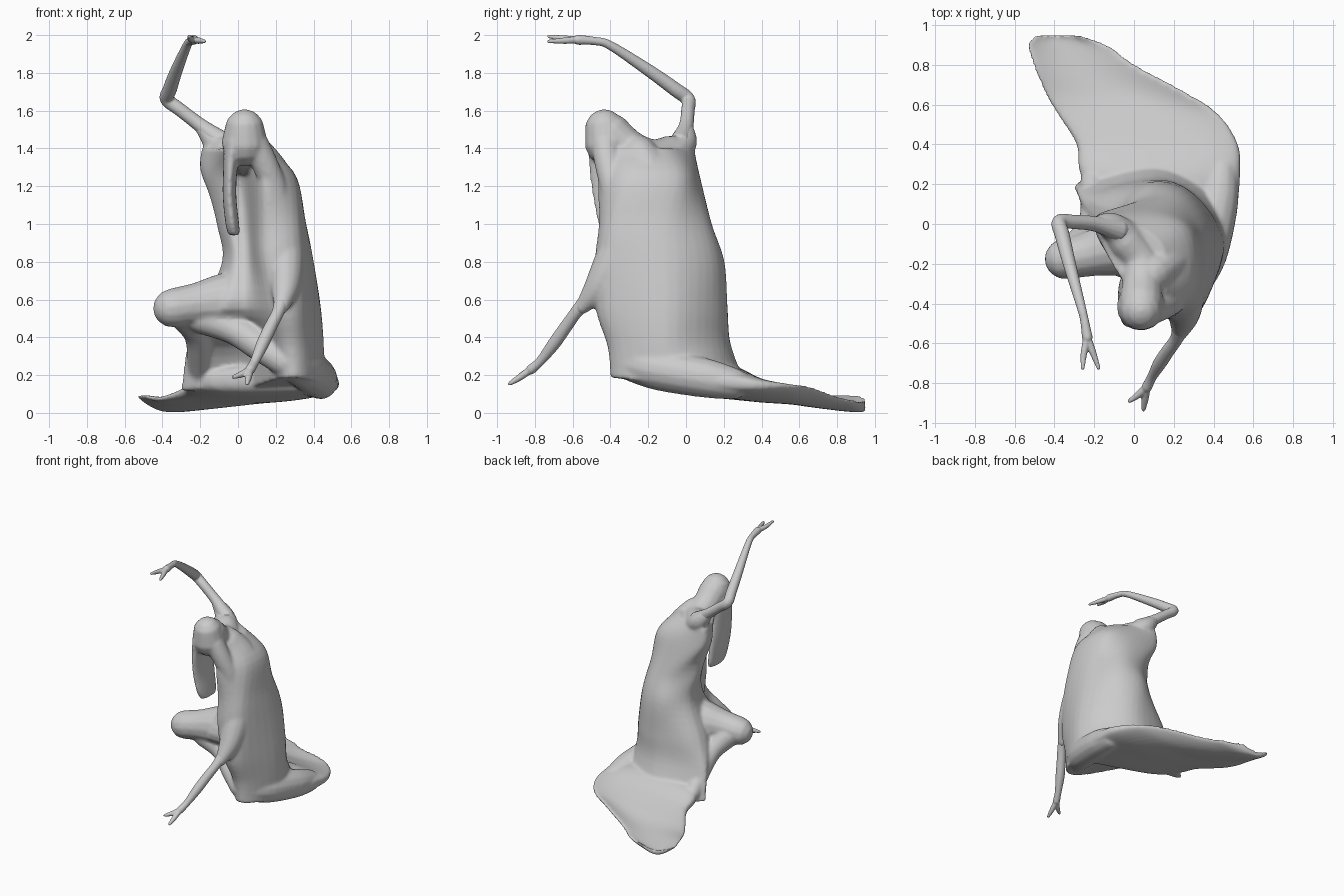
import bpy, bmesh, math
from mathutils import Vector


def spline(pts, n, closed=False):
    """Catmull-Rom through tuples of any length."""
    pts = [Vector(p) for p in pts]
    m, out = len(pts), []
    get = (lambda i: pts[i % m]) if closed else (lambda i: pts[min(max(i, 0), m - 1)])
    for i in range(m if closed else m - 1):
        a, b, c, d = (get(i + k) for k in (-1, 0, 1, 2))
        for s in range(n):
            t = s / n
            out.append(0.5 * (2 * b + (c - a) * t + (2 * a - 5 * b + 4 * c - d) * t * t
                              + (3 * b - a - 3 * c + d) * t ** 3))
    if not closed:
        out.append(pts[-1])
    return out


def loft(bm, rings):
    """Skin a stack of rings and close both ends."""
    rv = [[bm.verts.new(p) for p in r] for r in rings]
    n = len(rv[0])
    for a, b in zip(rv, rv[1:]):
        for i in range(n):
            bm.faces.new((a[i], a[(i + 1) % n], b[(i + 1) % n], b[i]))
    for r, s in ((rv[0], 1), (rv[-1], -1)):
        c = bm.verts.new(sum((v.co for v in r), Vector()) / n)
        for i in range(n):
            bm.faces.new((r[(i + 1) % n], r[i], c) if s > 0 else (r[i], r[(i + 1) % n], c))


def tube(bm, path, sides=14, n=5):
    """Round tapered limb; path points are (x, y, z, radius)."""
    raw = spline([(p[0], p[1], p[2]) for p in path], n)
    rad = [v[0] for v in spline([(p[3], 0) for p in path], n)]
    dirs = [(raw[min(i + 1, len(raw) - 1)] - raw[max(i - 1, 0)]).normalized() for i in range(len(raw))]
    stations = list(zip(raw, dirs, rad))
    caps = [(math.sin(a), math.cos(a)) for a in (0.5, 1.0, 1.4)]
    start = [(raw[0] - dirs[0] * rad[0] * s, dirs[0], rad[0] * c) for s, c in reversed(caps)]
    end = [(raw[-1] + dirs[-1] * rad[-1] * s, dirs[-1], rad[-1] * c) for s, c in caps]
    u = dirs[0].orthogonal()
    rings = []
    for p, d, r in start + stations + end:
        u = (u - d * u.dot(d)).normalized()
        w = d.cross(u)
        rings.append([p + r * (u * math.cos(k * math.tau / sides) + w * math.sin(k * math.tau / sides))
                      for k in range(sides)])
    loft(bm, rings)


def finish(bm, name, voxel, smooth):
    bmesh.ops.recalc_face_normals(bm, faces=bm.faces)
    me = bpy.data.meshes.new(name)
    bm.to_mesh(me)
    bm.free()
    ob = bpy.data.objects.new(name, me)
    bpy.context.collection.objects.link(ob)
    for p in me.polygons:
        p.use_smooth = True
    rm = ob.modifiers.new("merge", 'REMESH')
    rm.mode, rm.voxel_size, rm.use_smooth_shade = 'VOXEL', voxel, True
    sm = ob.modifiers.new("soften", 'SMOOTH')
    sm.factor, sm.iterations = 0.5, smooth
    return ob


cloak = bmesh.new()

# Draped body: (z, slope along y) and an 8-point outline, front hollow first
upper = [
    (1.40, 0, [(-.05, -.30), (.03, -.32), (.13, -.40), (.17, -.25), (.13, -.09), (-.03, .01), (-.18, .04), (-.17, -.08)]),
    (1.25, 0, [(-.07, -.16), (.03, -.15), (.13, -.46), (.295, -.32), (.28, -.04), (.10, .06), (-.16, .06), (-.175, -.07)]),
    (1.00, 0, [(-.05, -.13), (.05, -.15), (.13, -.44), (.32, -.40), (.355, -.10), (.23, .10), (.05, .13), (-.11, .02)]),
    (0.80, 0, [(-.03, -.17), (.06, -.21), (.14, -.46), (.33, -.43), (.40, -.10), (.28, .14), (.08, .20), (-.08, .06)])]
lower = [
    (0.55, 0, [(-.11, -.24), (.05, -.28), (.19, -.46), (.34, -.43), (.44, -.10), (.31, .14), (.10, .22), (-.19, .10)]),
    (0.35, 0, [(-.20, .05), (.05, .0), (.21, -.37), (.35, -.38), (.455, -.10), (.33, .14), (.10, .24), (-.25, .15)]),
    (0.14, -.12, [(-.25, .15), (.02, .12), (.22, -.35), (.36, -.36), (.46, -.08), (.42, .18), (.10, .34), (-.27, .22)])]
outlines = [[(x, y, z + k * y) for x, y in spline(pts, 5, True)] for z, k, pts in upper + lower]
columns = [spline(col, 5) for col in zip(*outlines)]
loft(cloak, list(zip(*columns)))

# Hood sloping back to the neck and shoulders
tube(cloak, [(.035, -.43, 1.50, .108), (.035, -.415, 1.43, .124)])
tube(cloak, [(.035, -.40, 1.48, .11), (.04, -.30, 1.40, .10), (.03, -.18, 1.355, .095), (-.05, -.08, 1.38, .09)])
# Left edge of the hood opening running down over the shoulder
tube(cloak, [(.09, -.43, 1.42, .075), (.15, -.41, 1.30, .07), (.20, -.38, 1.15, .07), (.21, -.37, .9, .07)])
tube(cloak, [(.09, -.25, 1.37, .10), (.16, -.20, 1.29, .10), (.23, -.18, 1.2, .09)])
# Raised shoulder
tube(cloak, [(-.03, -.08, 1.36, .09), (-.115, -.01, 1.43, .07), (-.19, .0, 1.51, .04)])

# Hanging front flap below the hood, thin in x
flap = [(1.44, -.025, -.41, .05, .11), (1.30, -.04, -.39, .038, .125), (1.15, -.045, -.37, .036, .125),
        (1.0, -.03, -.355, .036, .11), (.94, -.02, -.345, .03, .085)]
loft(cloak, [[(x + rx * math.cos(a), y + ry * math.sin(a), z) for a in
              [k * math.tau / 20 for k in range(20)]] for z, x, y, rx, ry in spline(flap, 4)])

# Raised knee with cloth falling behind it
tube(cloak, [(.12, -.08, .58, .17), (-.06, -.11, .59, .155), (-.22, -.15, .575, .115), (-.345, -.175, .555, .105)])
tube(cloak, [(-.28, -.12, .52, .09), (-.22, -.02, .42, .07), (-.21, .09, .30, .06), (-.21, .22, .17, .06)])
# Hem sweeping from the raised knee down to the folded leg
tube(cloak, [(-.20, -.15, .50, .08), (-.02, -.17, .44, .08), (.12, -.25, .35, .08), (.25, -.32, .27, .08)])
# Folded leg on the ground
tube(cloak, [(.29, -.31, .265, .09), (.36, -.15, .23, .11), (.42, .10, .185, .105), (.44, .25, .155, .085)])
# Sleeve of the lowered arm
tube(cloak, [(.24, -.30, 1.0, .10), (.25, -.38, .82, .10), (.25, -.46, .67, .08), (.23, -.55, .56, .04)])

# Train on the ground: (y, left x, right x, bottom z, top z, left curl, right curl)
train = [(-.05, .25, .49, .11, .28, 0, 0), (.10, -.15, .52, .085, .26, 0, 0), (.25, -.27, .535, .07, .25, 0, 0),
         (.40, -.29, .525, .055, .18, 0, .03), (.55, -.385, .43, .045, .12, 0, .06),
         (.66, -.45, .27, .03, .08, .02, .08), (.80, -.51, .01, .012, .055, .06, .05),
         (.90, -.535, -.13, .003, .04, .07, .04), (.95, -.50, -.27, .005, .035, .06, .05)]
rings = []
for y, xl, xr, zb, zt, curl_l, curl_r in spline(train, 4):
    ring = []
    for k in range(36):
        a = k * math.tau / 36
        u, v = math.cos(a), math.sin(a)
        v = math.copysign(abs(v) ** .7, v)
        lift = curl_l * max(0, -u) ** 2 + curl_r * max(0, u) ** 2
        ring.append(((xl + xr) / 2 + (xr - xl) / 2 * u, y, (zb + zt) / 2 + (zt - zb) / 2 * v + lift))
    rings.append(ring)
loft(cloak, rings)
finish(cloak, "cloak", 0.011, 9)

# Thin arms with two-pronged hands
arms = {
    "raised_arm": ([(-.08, -.03, 1.43, .06), (-.19, .0, 1.515, .04), (-.30, .01, 1.60, .036), (-.375, .01, 1.66, .038),
                    (-.36, -.06, 1.715, .038), (-.325, -.2, 1.815, .033), (-.27, -.40, 1.945, .024),
                    (-.25, -.48, 1.968, .022), (-.235, -.57, 1.975, .027)],
                   [(-.252, -.65, 1.982, .017), (-.258, -.725, 1.993, .010)],
                   [(-.205, -.65, 1.970, .017), (-.178, -.725, 1.967, .010)]),
    "lowered_arm": ([(.24, -.50, .62, .05), (.215, -.575, .54, .034), (.17, -.64, .45, .034), (.13, -.70, .365, .034),
                     (.09, -.77, .275, .025), (.065, -.82, .23, .027)],
                    [(.02, -.86, .205, .018), (-.022, -.89, .19, .011)],
                    [(.055, -.885, .185, .018), (.048, -.933, .155, .011)])}
for name, (limb, finger_a, finger_b) in arms.items():
    bm = bmesh.new()
    tube(bm, limb)
    for f in (finger_a, finger_b):
        tube(bm, [limb[-1][:3] + (.02,)] + f, 10)
    finish(bm, name, 0.006, 2)
